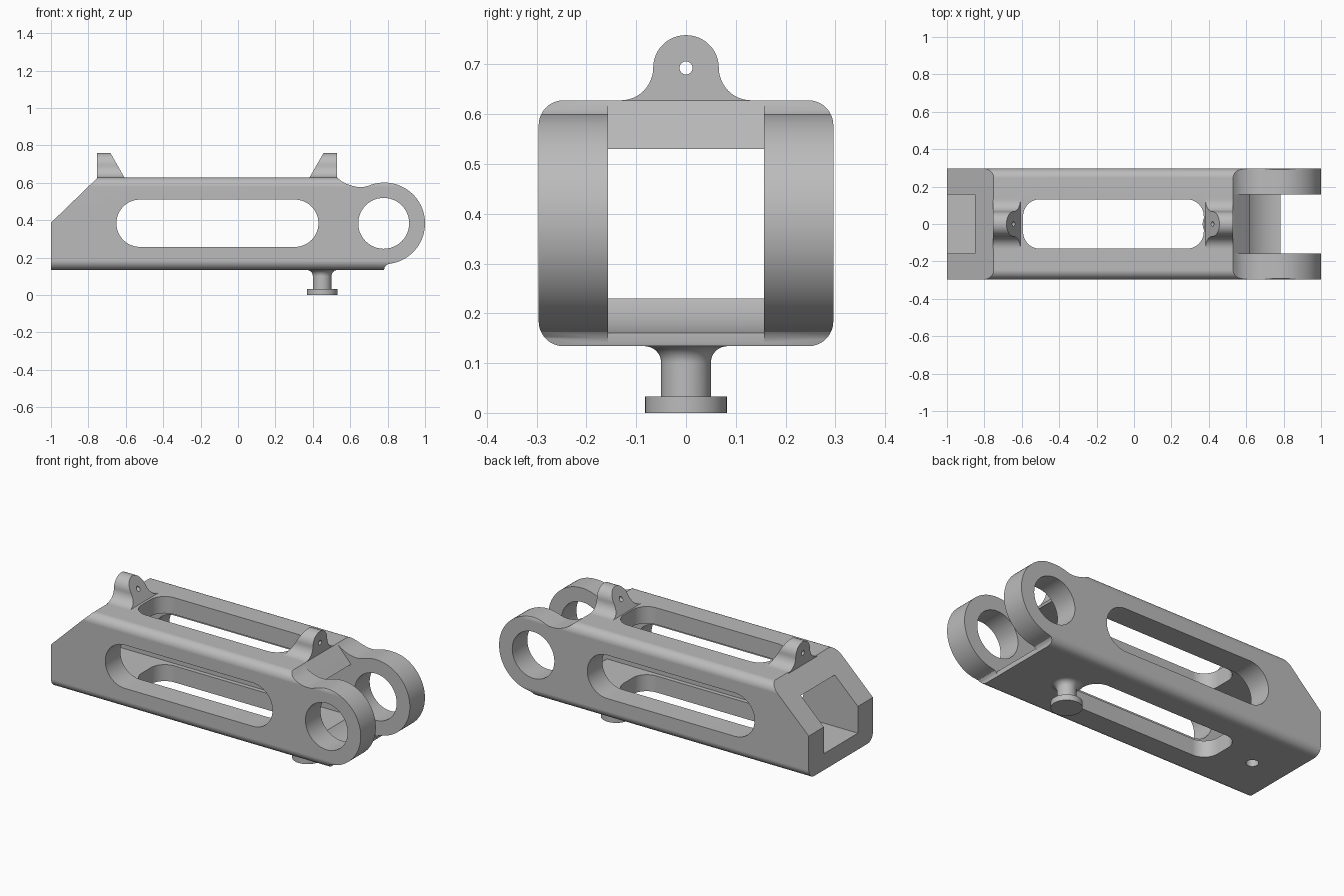
import bpy, bmesh, math
from mathutils import Vector

if "Cube" in bpy.data.objects:
    bpy.data.objects.remove(bpy.data.objects["Cube"], do_unlink=True)

steel = bpy.data.materials.new("plain grey")
steel.use_nodes = True
GREY = (0.5, 0.5, 0.5, 1)
steel.diffuse_color = GREY
steel.node_tree.nodes["Principled BSDF"].inputs["Base Color"].default_value = GREY

AXES = {
    "x": lambda u, v, w: Vector((w, u, v)),
    "y": lambda u, v, w: Vector((u, w, v)),
    "z": lambda u, v, w: Vector((u, v, w)),
}


def arc(cu, cv, r, start, end, n=12):
    angles = [math.radians(start + (end - start) * i / n) for i in range(n + 1)]
    return [(cu + r * math.cos(a), cv + r * math.sin(a)) for a in angles]


def rounded(u0, u1, v0, v1, r):
    return (arc(u1 - r, v1 - r, r, 0, 90) + arc(u0 + r, v1 - r, r, 90, 180)
            + arc(u0 + r, v0 + r, r, 180, 270) + arc(u1 - r, v0 + r, r, 270, 360))


def circle(cu, cv, r):
    return arc(cu, cv, r, 0, 360, 48)[:-1]


def prism(name, points, axis, w0, w1):
    """Extrude a closed profile along one axis."""
    clean = []
    for p in points:
        if not clean or math.dist(p, clean[-1]) > 1e-4:
            clean.append(p)
    if math.dist(clean[0], clean[-1]) < 1e-4:
        clean.pop()
    bm = bmesh.new()
    a, b = [[bm.verts.new(AXES[axis](u, v, w)) for u, v in clean] for w in (w0, w1)]
    bm.faces.new(a)
    bm.faces.new(b)
    for i in range(len(a)):
        j = (i + 1) % len(a)
        bm.faces.new((a[i], a[j], b[j], b[i]))
    bmesh.ops.recalc_face_normals(bm, faces=bm.faces)
    return add_object(name, bm)


def add_object(name, bm):
    mesh = bpy.data.meshes.new(name)
    bm.to_mesh(mesh)
    bm.free()
    obj = bpy.data.objects.new(name, mesh)
    bpy.context.collection.objects.link(obj)
    mesh.materials.append(steel)
    return obj


def activate(obj):
    bpy.ops.object.select_all(action="DESELECT")
    obj.select_set(True)
    bpy.context.view_layer.objects.active = obj


def boolean(obj, cutter, operation="DIFFERENCE"):
    activate(obj)
    mod = obj.modifiers.new("cut", "BOOLEAN")
    mod.object, mod.operation, mod.solver = cutter, operation, "EXACT"
    bpy.ops.object.modifier_apply(modifier=mod.name)
    bpy.data.objects.remove(cutter, do_unlink=True)


def finish(obj):
    activate(obj)
    bpy.ops.object.shade_smooth_by_angle(angle=math.radians(30))
    mod = obj.modifiers.new("flat shading", "WEIGHTED_NORMAL")
    mod.keep_sharp = True
    bpy.ops.object.modifier_apply(modifier=mod.name)


BOTTOM, TOP, HALF = 0.134, 0.628, 0.296
PIN_X, PIN_Z = 0.782, 0.383

# Body: side outline with a sloped end and a round fork end
outline = [(-1, BOTTOM), (0.78, BOTTOM), (0.785, 0.15), (0.797, 0.163)]
outline += arc(PIN_X, PIN_Z, 0.218, -81, 112, 48)
outline += [(0.68, 0.579), (0.655, 0.577), (0.63, 0.579), (0.605, 0.585),
            (0.58, 0.594), (0.555, 0.607), (0.53, TOP), (-0.75, TOP), (-1, 0.386)]
body = prism("body", outline, "y", -0.4, 0.4)

# Rounded long edges
boolean(body, prism("section", rounded(-HALF, HALF, BOTTOM, TOP, 0.05), "x", -1.2, 1.2),
        "INTERSECT")

# Inner channel, open at the sloped end and between the fork arms
channel = [(-1.1, 0.23)] + arc(PIN_X, PIN_Z, 0.222, 223.5, 270, 16)
channel += [(PIN_X, 0.1), (1.1, 0.1), (1.1, 0.639), (0.52, 0.639), (0.62, 0.53), (-1.1, 0.53)]
boolean(body, prism("channel", channel, "y", -0.157, 0.157))

# Long windows through the sides and through top and bottom
boolean(body, prism("side_window", rounded(-0.65, 0.43, 0.257, 0.51, 0.126), "y", -0.5, 0.5))
boolean(body, prism("top_window", rounded(-0.593, 0.373, -0.132, 0.132, 0.09), "z", 0, 1))

# Pin bore and small drain hole
boolean(body, prism("bore", circle(PIN_X - 0.003, PIN_Z, 0.136), "y", -0.5, 0.5))
boolean(body, prism("drain", circle(-0.79, 0, 0.033), "z", 0, 0.3))
finish(body)

# Two sight lugs, upright outside and slanted inside
LUG_Z, LUG_R = 0.693, 0.066
half = arc(0.131, LUG_Z, 0.065, 270, 180)
lug_profile = ([(0.131, 0.618)] + half + arc(0, LUG_Z, LUG_R, 0, 180, 24)
               + [(-u, v) for u, v in reversed(half)] + [(-0.131, 0.618)])
for name, outer, side in (("rear_lug", -0.755, 1), ("front_lug", 0.53, -1)):
    inner = outer + side * 0.073
    lug = prism(name, lug_profile, "x", outer, inner)
    for v in lug.data.vertices:
        if abs(v.co.x - inner) < 1e-4:
            v.co.x += side * (0.759 - v.co.z) * 0.57
    boolean(lug, prism("lug_hole", circle(0, LUG_Z, 0.013), "x", outer - 0.2, outer + 0.2))
    finish(lug)

# Turned stud under the body
stud_profile = [(0, 0), (0.082, 0), (0.082, 0.033), (0.05, 0.033)]
stud_profile += arc(0.083, 0.101, 0.033, 180, 90, 8) + [(0.083, 0.14), (0, 0.14)]
bm = bmesh.new()
verts = [bm.verts.new((r, 0, z)) for r, z in stud_profile]
edges = [bm.edges.new(pair) for pair in zip(verts, verts[1:])]
bmesh.ops.spin(bm, geom=verts + edges, cent=(0, 0, 0), axis=(0, 0, 1),
               angle=math.tau, steps=48, use_merge=True)
bmesh.ops.remove_doubles(bm, verts=bm.verts, dist=1e-5)
bmesh.ops.recalc_face_normals(bm, faces=bm.faces)
stud = add_object("stud", bm)
stud.location.x = 0.45
finish(stud)
